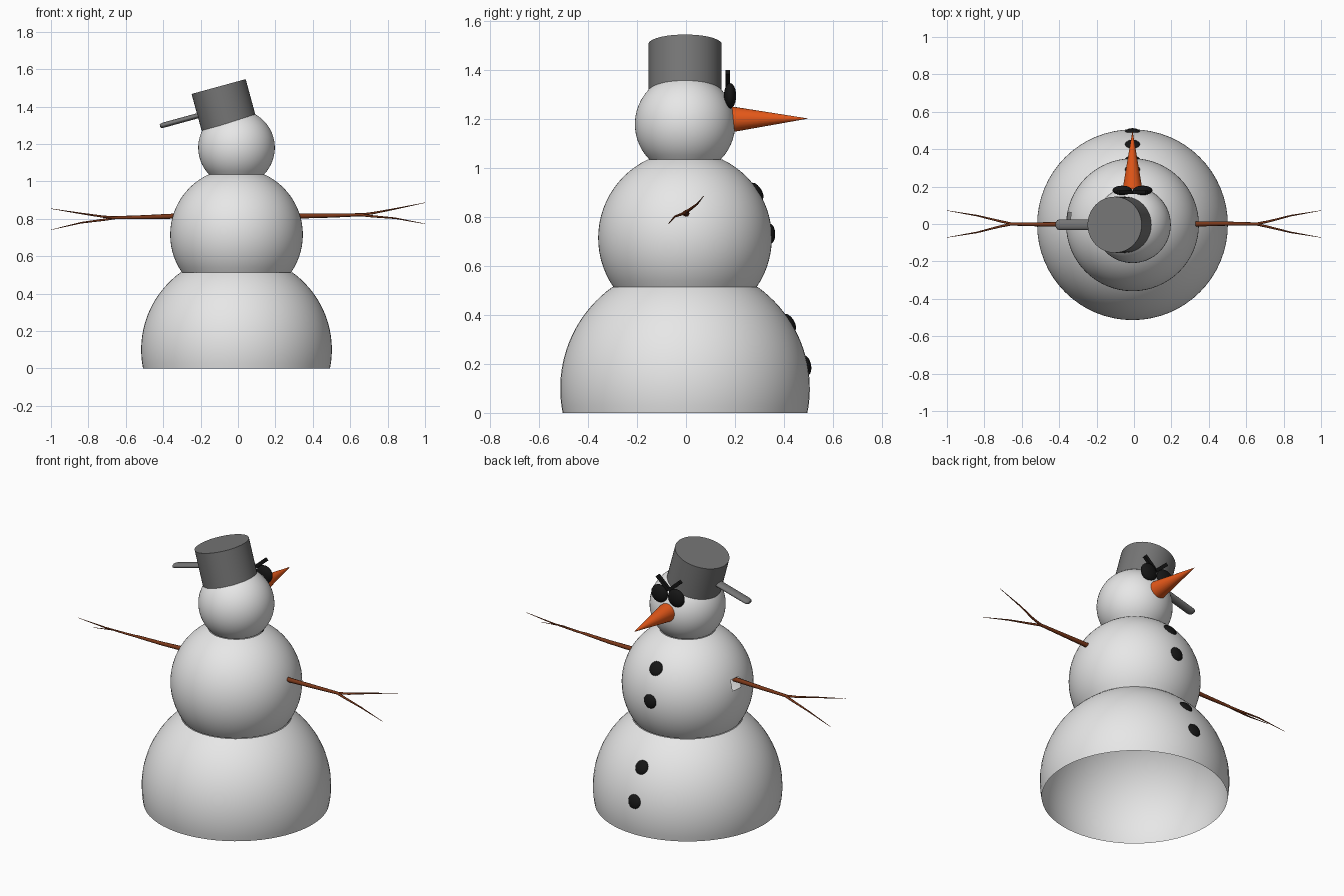
import bpy, bmesh, math
from mathutils import Vector, Matrix

if "Cube" in bpy.data.objects:
    bpy.data.objects.remove(bpy.data.objects["Cube"])

CX, CY = -0.008, -0.004      # axis of the snow body


def material(name, rgb):
    m = bpy.data.materials.new(name)
    m.diffuse_color = (*rgb, 1)
    m.use_nodes = True
    m.node_tree.nodes["Principled BSDF"].inputs["Base Color"].default_value = m.diffuse_color
    return m


SNOW = material("snow", (0.8, 0.8, 0.8))
METAL = material("grey_metal", (0.18, 0.18, 0.18))
ORANGE = material("carrot_orange", (0.8, 0.1, 0.01))
BROWN = material("twig_brown", (0.2, 0.04, 0.01))
BLACK = material("coal_black", (0.008, 0.008, 0.008))


def finish(name, bm, mat, angle=40):
    me = bpy.data.meshes.new(name)
    bm.to_mesh(me)
    bm.free()
    ob = bpy.data.objects.new(name, me)
    bpy.context.collection.objects.link(ob)
    me.materials.append(mat)
    bpy.ops.object.select_all(action='DESELECT')
    bpy.context.view_layer.objects.active = ob
    ob.select_set(True)
    bpy.ops.object.shade_smooth_by_angle(angle=math.radians(angle))
    return ob


def snowball(name, r, zc, z0, z1, hole=None):
    """Open slice of a sphere between two heights."""
    bm = bmesh.new()
    a0 = math.asin(max(-1, (z0 - zc) / r))
    a1 = math.asin(min(1, (z1 - zc) / r))
    n, seg = 20, 64
    prev = None
    for i in range(n + 1):
        a = a0 + (a1 - a0) * i / n
        rad, z = r * math.cos(a), zc + r * math.sin(a)
        ring = [bm.verts.new((CX + rad * math.cos(2 * math.pi * k / seg),
                              CY + rad * math.sin(2 * math.pi * k / seg), z))
                for k in range(seg)]
        if prev:
            for k in range(seg):
                j = (k + 1) % seg
                bm.faces.new((prev[k], prev[j], ring[j], ring[k]))
        prev = ring
    bmesh.ops.remove_doubles(bm, verts=bm.verts, dist=1e-5)
    if hole:
        gone = [f for f in bm.faces if hole(f.calc_center_median())]
        bmesh.ops.delete(bm, geom=gone, context='FACES')
    return finish(name, bm, SNOW)


def tube(name, paths, mat, seg=8):
    """Tapered tubes along paths of (point, radius)."""
    bm = bmesh.new()
    for path in paths:
        prev = None
        for i, (p, r) in enumerate(path):
            a, b = path[max(i - 1, 0)][0], path[min(i + 1, len(path) - 1)][0]
            q = (Vector(b) - Vector(a)).to_track_quat('Z', 'Y')
            ring = [bm.verts.new(Vector(p) + q @ Vector(
                (r * math.cos(2 * math.pi * k / seg),
                 r * math.sin(2 * math.pi * k / seg), 0))) for k in range(seg)]
            if prev:
                for k in range(seg):
                    j = (k + 1) % seg
                    bm.faces.new((prev[k], prev[j], ring[j], ring[k]))
            else:
                bm.faces.new(ring[::-1])
            prev = ring
        bm.faces.new(prev)
    return finish(name, bm, mat, 50)


def pebble(name, pos, normal, r, thick):
    """Flattened coal lump facing along a normal."""
    bm = bmesh.new()
    q = Vector(normal).to_track_quat('Z', 'Y').to_matrix().to_4x4()
    bmesh.ops.create_uvsphere(
        bm, u_segments=20, v_segments=12, radius=1,
        matrix=Matrix.Translation(pos) @ q @ Matrix.Diagonal((r, r, thick, 1)))
    return finish(name, bm, BLACK)


# snow body, with the gap left beside one arm
snowball("base_ball", 0.51, 0.10, 0.0, 0.514)
snowball("middle_ball", 0.355, 0.715, 0.514, 1.036,
         lambda c: c.x < -0.2 and 0 < c.y < 0.066 and 0.785 < c.z < 0.845)
snowball("head_ball", 0.205, 1.18, 1.036, 1.385)

# twig arms: the second is the first turned half round, hanging a little lower
for name, s, drop in (("right_arm", 1, 0.0), ("left_arm", -1, 0.032)):
    def P(x, y, z):
        t = max(0, (x - 0.32) / 0.68)
        return (s * x, s * y, z - drop * t)
    tube(name, [
        [(P(0.315, 0, 0.815), 0.014), (P(0.5, 0.002, 0.817), 0.011),
         (P(0.67, 0, 0.822), 0.008)],
        [(P(0.65, 0, 0.821), 0.007), (P(0.72, 0.014, 0.83), 0.006),
         (P(0.84, 0.045, 0.853), 0.004), (P(1.0, 0.072, 0.886), 0.001)],
        [(P(0.65, 0, 0.821), 0.007), (P(0.72, -0.016, 0.813), 0.006),
         (P(0.84, -0.045, 0.803), 0.004), (P(1.0, -0.072, 0.773), 0.001)],
    ], BROWN)

# carrot nose
tube("nose", [[((CX, 0.17, 1.2), 0.052), ((CX, 0.197, 1.2), 0.051),
               ((CX, 0.496, 1.203), 0.0008)]], ORANGE, 24)

# eyes and slanted brows
for side, s in (("left", -1), ("right", 1)):
    pebble(side + "_eye", (CX + s * 0.055, 0.18, 1.296), (0, 1, 0), 0.052, 0.025)
    bm = bmesh.new()
    m = (Matrix.Translation((CX + s * 0.038, 0.170, 1.360))
         @ Matrix.Rotation(-s * math.radians(42), 4, 'Y')
         @ Matrix.Diagonal((0.10, 0.018, 0.02, 1)))
    bmesh.ops.create_cube(bm, size=1, matrix=m)
    finish(side + "_brow", bm, BLACK, 30)

# coal buttons, lying on the balls
for i, (zc, r, z) in enumerate(((0.715, 0.355, 0.908), (0.715, 0.355, 0.733),
                                (0.10, 0.51, 0.372), (0.10, 0.51, 0.195))):
    d = z - zc
    y = math.sqrt(r * r - d * d)
    n = Vector((0, y, d)).normalized()
    pebble("button_%d" % (i + 1), Vector((CX, CY + y, z)) - n * 0.006, n, 0.041, 0.02)

# upturned pot as a hat, tilted to one side
tilt = Matrix.Translation((-0.050, CY, 1.311)) @ Matrix.Rotation(math.radians(-15.3), 4, 'Y')
bm = bmesh.new()
bmesh.ops.create_cone(bm, cap_ends=True, segments=48, radius1=0.15, radius2=0.15,
                      depth=0.203, matrix=tilt @ Matrix.Translation((0, 0, 0.1015)))
finish("pot_hat", bm, METAL, 35)

# flat pot handle with a rounded end
bm = bmesh.new()
for x, k in ((-0.14, 1), (-0.34, 1), (-0.352, 0.85), (-0.358, 0.55)):
    ring = [bm.verts.new(tilt @ Vector((x, 0.028 * k * math.cos(2 * math.pi * i / 20),
                                        0.082 + 0.014 * k * math.sin(2 * math.pi * i / 20))))
            for i in range(20)]
    if x > -0.15:
        bm.faces.new(ring)
    else:
        for i in range(20):
            j = (i + 1) % 20
            bm.faces.new((prev[i], prev[j], ring[j], ring[i]))
    prev = ring
bm.faces.new(prev)
bmesh.ops.recalc_face_normals(bm, faces=bm.faces)
finish("pot_handle", bm, METAL)
